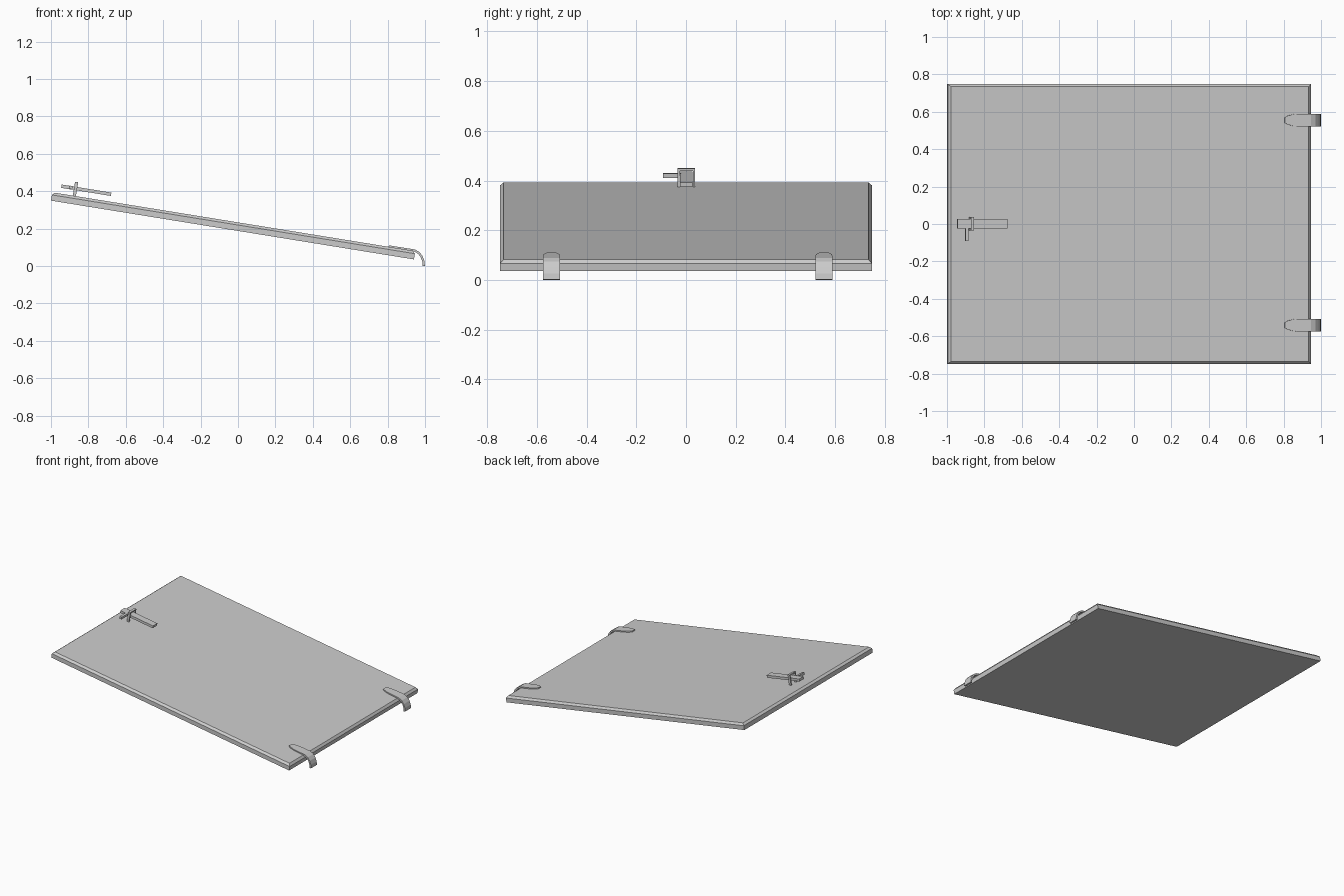
import bpy, bmesh, math
from mathutils import Matrix, Vector

if "Cube" in bpy.data.objects:
    bpy.data.objects.remove(bpy.data.objects["Cube"])

# Local frame of the sloping board: u down the slope, w normal to it
TILT = math.radians(9.2)
FRAME = Matrix.Translation((-1.0, 0, 0.35)) @ Matrix.Rotation(TILT, 4, 'Y')


def finish(name, bm, matrix=None):
    bmesh.ops.recalc_face_normals(bm, faces=bm.faces)
    me = bpy.data.meshes.new(name)
    bm.to_mesh(me)
    bm.free()
    ob = bpy.data.objects.new(name, me)
    bpy.context.collection.objects.link(ob)
    if matrix is not None:
        ob.matrix_world = matrix
    return ob


def loft(name, rings, matrix=None):
    """Closed solid through a list of equal-sized vertex rings."""
    bm = bmesh.new()
    rows = [[bm.verts.new(p) for p in ring] for ring in rings]
    n = len(rows[0])
    for a, b in zip(rows, rows[1:]):
        for i in range(n):
            j = (i + 1) % n
            bm.faces.new((a[i], a[j], b[j], b[i]))
    bm.faces.new(rows[0])
    bm.faces.new(rows[-1])
    return finish(name, bm, matrix)


def rect(u0, u1, y0, y1, w):
    return [(u0, y0, w), (u1, y0, w), (u1, y1, w), (u0, y1, w)]


def box(name, u0, u1, y0, y1, w0, w1):
    return loft(name, [rect(u0, u1, y0, y1, w0), rect(u0, u1, y0, y1, w1)], FRAME)


# Board with chamfered top edge
L, W, C = 1.966, 0.748, 0.014
loft("board", [rect(0, L, -W, W, 0),
               rect(0, L, -W, W, 0.031),
               rect(C, L - C, -W + C, W - C, 0.045)], FRAME)

# Sliding bolt with side handle
box("bolt_bar", 0.043, 0.312, -0.024, 0.027, 0.076, 0.094)
box("bolt_handle", 0.086, 0.102, -0.092, -0.02, 0.077, 0.095)

# Staple around the bolt: an upside-down U profile, extruded along the slope
staple = [(-0.034, 0.044), (-0.034, 0.120), (0.037, 0.120), (0.037, 0.044),
          (0.028, 0.044), (0.028, 0.111), (-0.025, 0.111), (-0.025, 0.044)]
loft("bolt_staple", [[(u, y, w) for y, w in staple] for u in (0.111, 0.128)], FRAME)

# Bent hinge straps: centre line x, z and half width
path = [(0.806, 0.105, 0.014), (0.822, 0.1025, 0.024), (0.855, 0.097, 0.032),
        (0.90, 0.090, 0.034), (0.945, 0.083, 0.034), (0.967, 0.070, 0.034),
        (0.982, 0.050, 0.034), (0.991, 0.025, 0.034), (0.993, 0.001, 0.034)]
T = 0.006


def strap(name, yc):
    rings = []
    for i, (x, z, h) in enumerate(path):
        a, b = path[max(i - 1, 0)], path[min(i + 1, len(path) - 1)]
        d = Vector((b[0] - a[0], b[1] - a[1])).normalized()
        nx, nz = -d.y * T, d.x * T
        rings.append([(x + nx, yc - h, z + nz), (x + nx, yc + h, z + nz),
                      (x - nx, yc + h, z - nz), (x - nx, yc - h, z - nz)])
    loft(name, rings)


strap("hinge_strap_front", -0.541)
strap("hinge_strap_back", 0.555)
